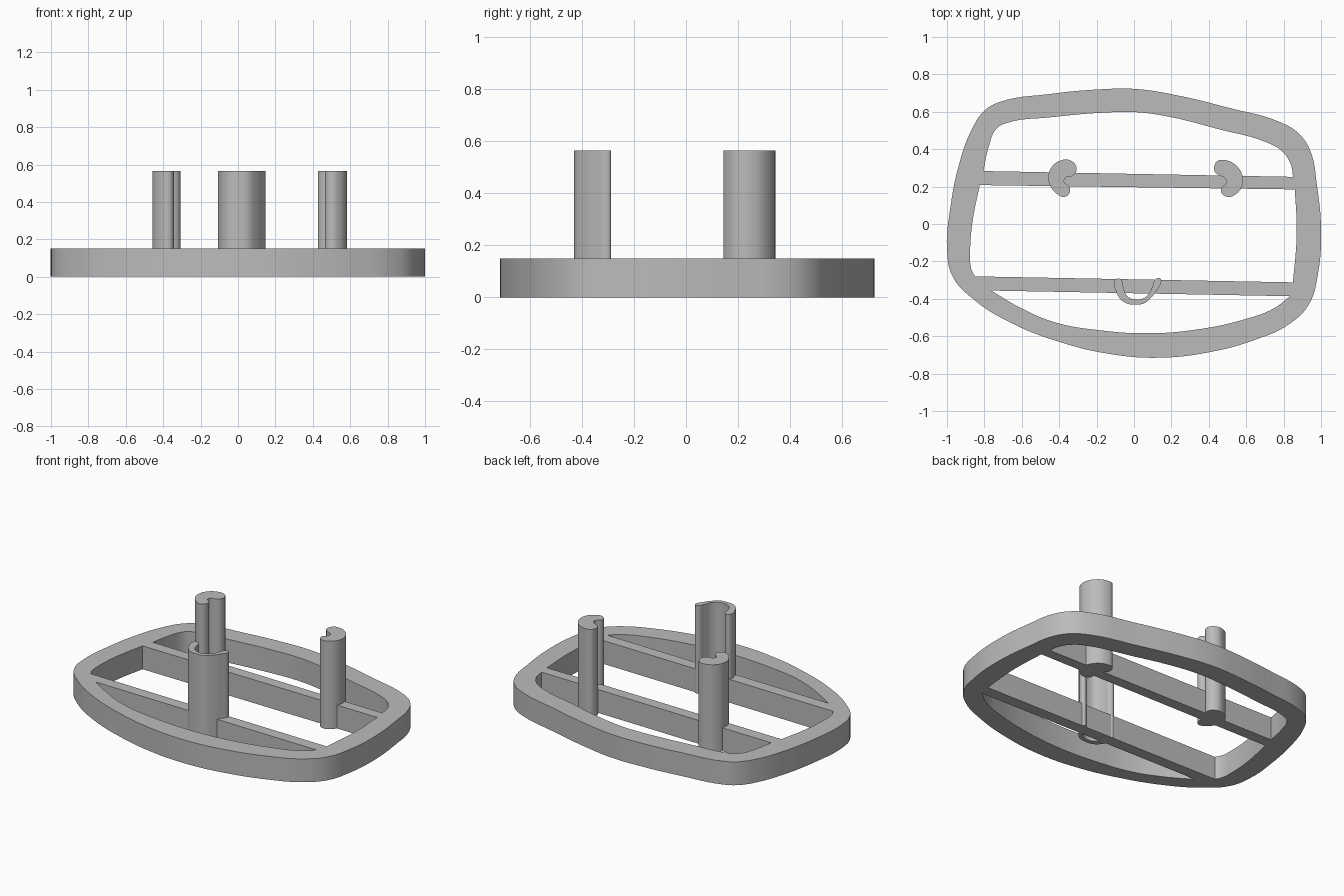
import bpy
import math

FRAME_TOP = 0.15
POST_TOP = 0.565

cube = bpy.data.objects.get("Cube")
if cube:
    bpy.data.objects.remove(cube, do_unlink=True)

grey = bpy.data.materials.new("plain grey")
grey.use_nodes = True
grey.diffuse_color = (0.5, 0.5, 0.5, 1)
grey.node_tree.nodes["Principled BSDF"].inputs["Base Color"].default_value = grey.diffuse_color


def add_loop(curve, points, corners=()):
    """Closed smooth loop through the points; the listed indices stay sharp."""
    spline = curve.splines.new("BEZIER")
    spline.bezier_points.add(len(points) - 1)
    spline.use_cyclic_u = True
    for i, (knot, (x, y)) in enumerate(zip(spline.bezier_points, points)):
        knot.co = (x, y, 0)
        kind = "VECTOR" if i in corners else "AUTO"
        knot.handle_left_type = knot.handle_right_type = kind


def extrude_profile(name, height, loops, resolution):
    """Solid prism standing on the ground, from an outline and its holes."""
    curve = bpy.data.curves.new(name + "_profile", "CURVE")
    curve.dimensions = "2D"
    curve.fill_mode = "BOTH"
    curve.extrude = height / 2
    curve.resolution_u = resolution
    for points, corners in loops:
        add_loop(curve, points, corners)
    obj = bpy.data.objects.new(name, curve)
    bpy.context.collection.objects.link(obj)
    bpy.ops.object.select_all(action="DESELECT")
    obj.select_set(True)
    bpy.context.view_layer.objects.active = obj
    bpy.ops.object.convert(target="MESH")
    obj = bpy.context.object
    obj.name = name
    for vertex in obj.data.vertices:
        vertex.co.z += height / 2
    obj.data.materials.clear()
    obj.data.materials.append(grey)
    # Weld the caps to the walls and keep their rims sharp
    bpy.ops.object.mode_set(mode="EDIT")
    bpy.ops.mesh.select_all(action="SELECT")
    bpy.ops.mesh.remove_doubles(threshold=0.0005)
    bpy.ops.mesh.normals_make_consistent(inside=False)
    bpy.ops.object.mode_set(mode="OBJECT")
    bpy.ops.object.shade_smooth_by_angle(angle=math.radians(30))
    return obj


# Frame: rounded outer edge, with two cross bars left between three openings
outer_edge = [
    (-.8, .605), (-.73, .648), (-.45, .695), (-.18, .72), (.01, .722),
    (.245, .685), (.51, .62), (.78, .545), (.885, .48), (.945, .385),
    (.977, .215), (1, -.03), (.983, -.27), (.935, -.43), (.83, -.535),
    (.645, -.62), (.405, -.685), (.135, -.715), (-.13, -.695), (-.4, -.63),
    (-.665, -.525), (-.855, -.405), (-.97, -.28), (-1, -.13), (-.983, .08),
    (-.935, .32), (-.87, .5),
]
back_opening = [
    (-.805, .283), (-.775, .42), (-.735, .51), (-.68, .54), (-.45, .57),
    (-.13, .597), (.01, .598), (.19, .573), (.46, .505), (.7, .44),
    (.79, .39), (.838, .32), (.85, .252),
]
middle_opening = [
    (-.825, .208), (.86, .185), (.87, -.05), (.85, -.312), (-.85, -.28),
    (-.87, -.24), (-.876, -.16), (-.865, 0),
]
front_opening = [
    (-.763, -.356), (.833, -.386), (.75, -.45), (.59, -.51), (.35, -.562),
    (.083, -.584), (-.185, -.568), (-.425, -.525), (-.613, -.445),
]
extrude_profile("frame_with_cross_bars", FRAME_TOP, [
    (outer_edge, ()),
    (back_opening, (0, 12)),
    (middle_opening, (0, 1, 3, 4)),
    (front_opening, (0, 1)),
], 6)

# Two hook-shaped posts standing on the back bar
right_hook = [
    (-.458, .25), (-.44, .305), (-.388, .341), (-.34, .34), (-.308, .305),
    (-.313, .273), (-.34, .253), (-.367, .247), (-.372, .222), (-.345, .198),
    (-.345, .166), (-.372, .145), (-.41, .16), (-.447, .203),
]
left_hook = [
    (.43, .31), (.447, .337), (.49, .341), (.543, .316), (.58, .257),
    (.576, .198), (.538, .155), (.5, .145), (.468, .166), (.468, .193),
    (.492, .218), (.485, .246), (.452, .262), (.43, .284),
]
extrude_profile("right_hook_post", POST_TOP, [(right_hook, ())], 5)
extrude_profile("left_hook_post", POST_TOP, [(left_hook, ())], 5)

# Open channel post wrapped around the front bar
channel = [
    (-.106, -.31), (-.098, -.355), (-.072, -.402), (-.035, -.426), (.008, -.431),
    (.056, -.423), (.094, -.391), (.126, -.348), (.146, -.305), (.136, -.289),
    (.115, -.295), (.099, -.332), (.078, -.375), (.045, -.399), (-.003, -.402),
    (-.035, -.386), (-.056, -.343), (-.067, -.3), (-.088, -.292),
]
extrude_profile("front_channel_post", POST_TOP, [(channel, ())], 5)
